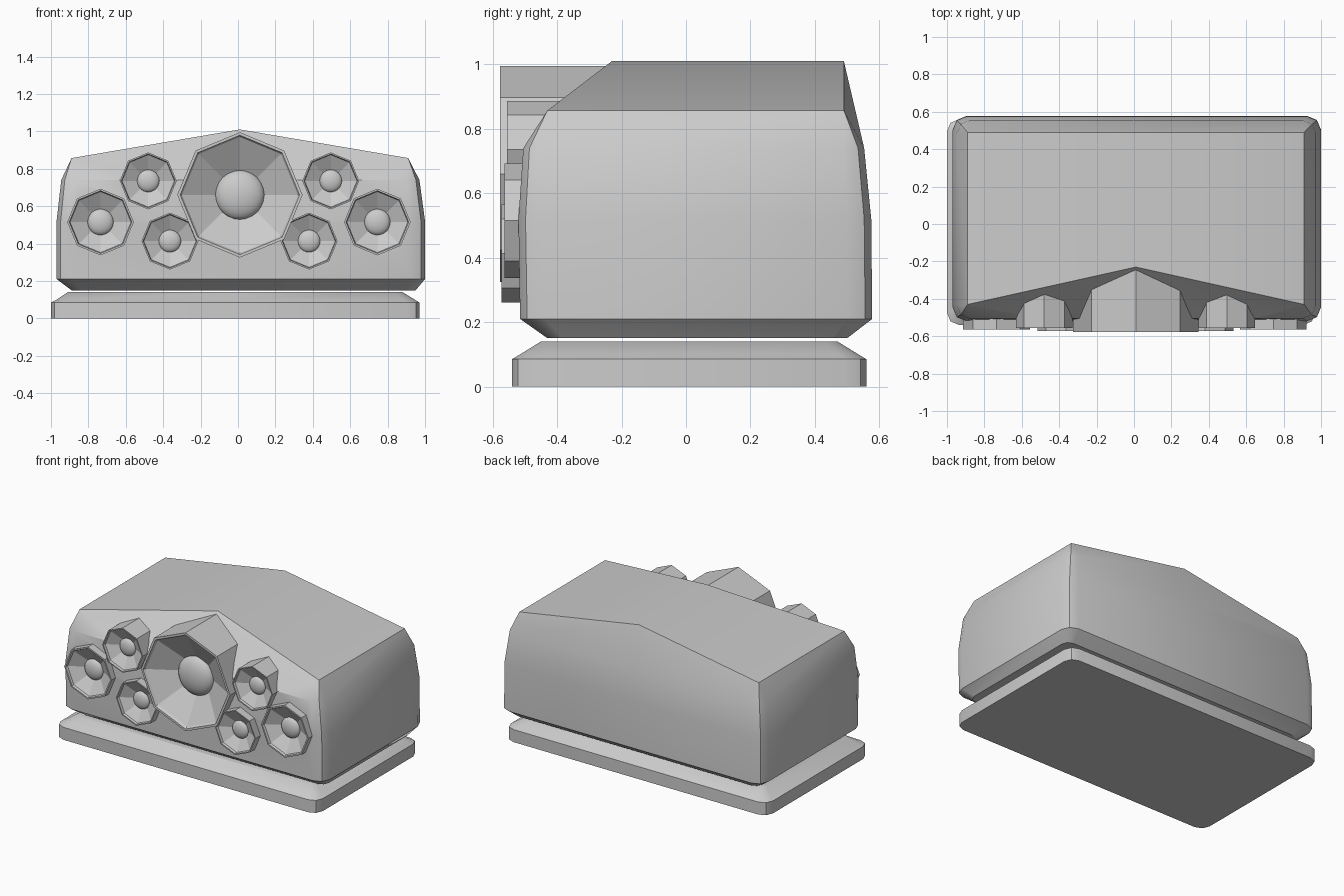
import bpy, bmesh
from math import sin, cos, pi
from mathutils import Vector

if "Cube" in bpy.data.objects:
    bpy.data.objects.remove(bpy.data.objects["Cube"])

CX = 0.01  # centre line of the cabinet


def finish(bm, name, smooth=None):
    bmesh.ops.remove_doubles(bm, verts=bm.verts, dist=0.0005)
    bmesh.ops.recalc_face_normals(bm, faces=bm.faces)
    mesh = bpy.data.meshes.new(name)
    bm.to_mesh(mesh)
    bm.free()
    ob = bpy.data.objects.new(name, mesh)
    bpy.context.collection.objects.link(ob)
    if smooth:
        bpy.ops.object.select_all(action='DESELECT')
        ob.select_set(True)
        bpy.context.view_layer.objects.active = ob
        bpy.ops.object.shade_smooth_by_angle(angle=smooth)
    return ob


def loft(bm, rings, cap_end=True):
    """Skin a list of equal-length point rings; returns vertex rings."""
    vs = [[bm.verts.new(p) for p in r] for r in rings]
    n = len(vs[0])
    for a, b in zip(vs, vs[1:]):
        for i in range(n):
            j = (i + 1) % n
            bm.faces.new((a[i], a[j], b[j], b[i]))
    bm.faces.new(vs[0])
    if cap_end:
        bm.faces.new(vs[-1])
    return vs


def rounded_rect(z, x0, x1, y0, y1, c):
    """Front-middle point, two corners, back-middle point, two corners."""
    def corner(cx, cy, start):
        return [Vector((cx + c * cos(start + k * pi / 4),
                        cy + c * sin(start + k * pi / 4), z)) for k in range(3)]
    return ([Vector((CX, y0, z))] + corner(x1 - c, y0 + c, -pi / 2)
            + corner(x1 - c, y1 - c, 0) + [Vector((CX, y1, z))]
            + corner(x0 + c, y1 - c, pi / 2) + corner(x0 + c, y0 + c, pi))


def octagon(x, y, z, r):
    return [(x + r * cos(k * pi / 4), y, z + r * sin(k * pi / 4)) for k in range(8)]


# base plate with sloped top edge
bm = bmesh.new()
loft(bm, [rounded_rect(0, -1, 0.97, -0.54, 0.56, 0.065),
          rounded_rect(0.085, -1, 0.97, -0.54, 0.56, 0.065),
          rounded_rect(0.1, -0.97, 0.945, -0.515, 0.535, 0.06),
          rounded_rect(0.14, -0.91, 0.88, -0.45, 0.47, 0.04)])
finish(bm, "base_plate", 0.5)

# cabinet with bulging walls and a gabled roof
bm = bmesh.new()
top = rounded_rect(0.857, -0.89, 0.91, -0.43, 0.49, 0)
top[0] = Vector((CX, -0.23, 1.01))
top[7] = Vector((CX, 0.49, 1.01))
vs = loft(bm, [rounded_rect(0.15, -0.89, 0.95, -0.43, 0.50, 0.05),
               rounded_rect(0.21, -0.97, 1.0, -0.515, 0.578, 0.075),
               rounded_rect(0.52, -0.97, 1.0, -0.52, 0.575, 0.075),
               rounded_rect(0.74, -0.945, 0.97, -0.505, 0.553, 0.065),
               top], cap_end=False)
t = vs[-1]
bm.faces.new((t[0], t[1], t[4], t[7]))
bm.faces.new((t[7], t[8], t[11], t[0]))
body = finish(bm, "cabinet", 0.5)


def driver(name, x, z, r, rim, dome_r, front, depth, back):
    # octagonal horn with stepped rim and shallow bowl
    bm = bmesh.new()
    loft(bm, [octagon(x, back, z, rim), octagon(x, front, z, rim),
              octagon(x, front, z, r * 1.03), octagon(x, front + 0.015, z, r),
              octagon(x, front + depth, z, dome_r * 0.95)])
    finish(bm, name + "_horn")
    # flattened centre dome
    bm = bmesh.new()
    bmesh.ops.create_uvsphere(bm, u_segments=24, v_segments=12, radius=dome_r)
    for v in bm.verts:
        v.co = Vector((x + v.co.x, front + depth + v.co.y * 0.45, z + v.co.z))
    finish(bm, name + "_dome", 1.0)
    # recess in the cabinet behind the bowl
    bm = bmesh.new()
    loft(bm, [octagon(x, -0.8, z, r * 0.99),
              octagon(x, front + depth + 0.015, z, r * 0.99)])
    cutter = finish(bm, name + "_cutter")
    cutter.hide_render = True
    cutter.hide_viewport = True
    mod = body.modifiers.new(name + "_recess", 'BOOLEAN')
    mod.operation = 'DIFFERENCE'
    mod.solver = 'EXACT'
    mod.object = cutter


# large central driver and mirrored smaller ones
driver("main_driver", CX, 0.66, 0.31, 0.335, 0.132, -0.578, 0.12, -0.2)
for side, s in (("left", -1), ("right", 1)):
    driver(side + "_outer_driver", 0.005 + s * 0.74, 0.515, 0.163, 0.178, 0.07, -0.563, 0.07, -0.38)
    driver(side + "_upper_driver", 0.008 + s * 0.488, 0.735, 0.14, 0.152, 0.06, -0.555, 0.06, -0.33)
    driver(side + "_lower_driver", 0.008 + s * 0.372, 0.413, 0.14, 0.152, 0.06, -0.573, 0.06, -0.4)
